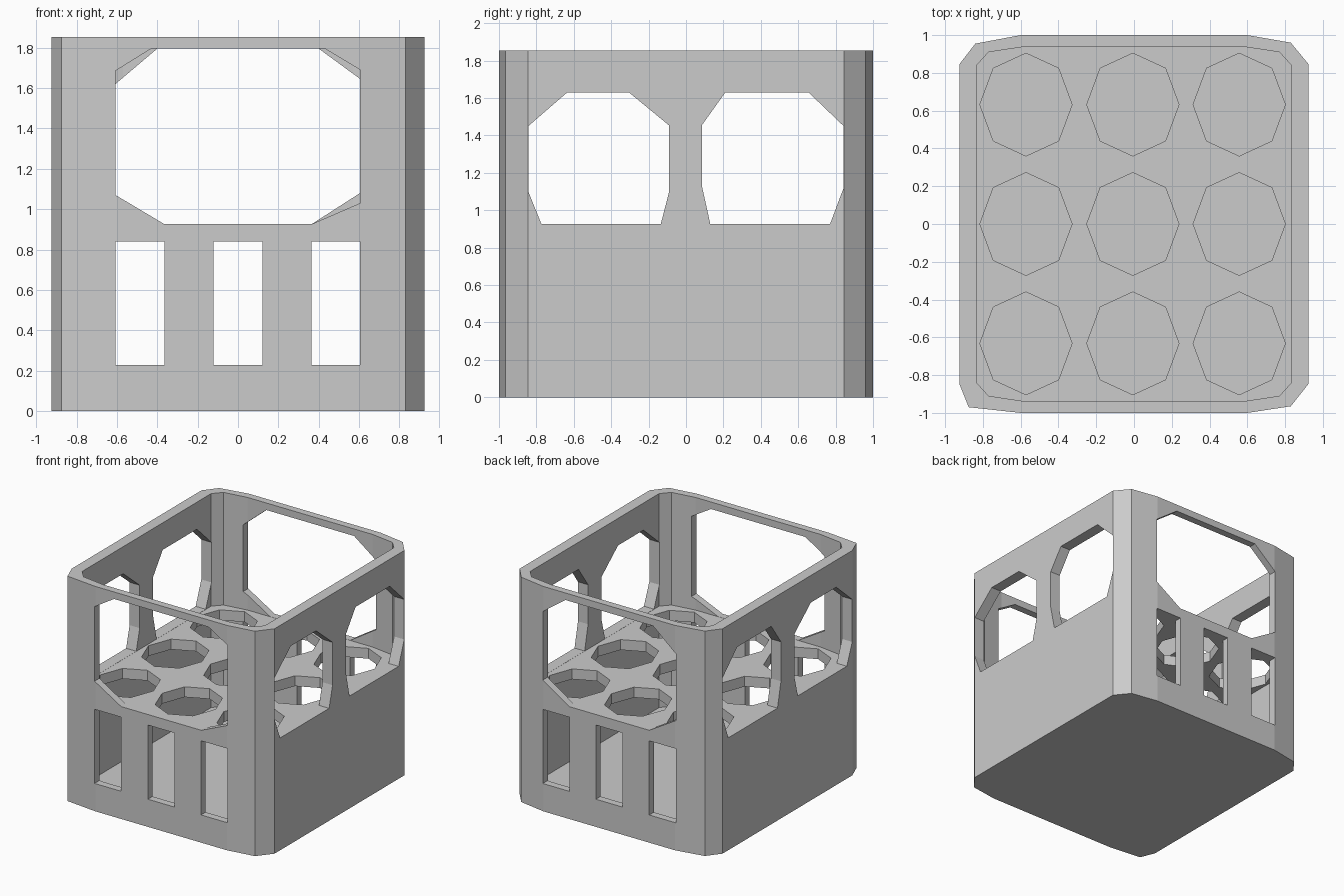
import bpy, bmesh, math
from mathutils import Vector

if "Cube" in bpy.data.objects:
    bpy.data.objects.remove(bpy.data.objects["Cube"])


def prism(name, pts, axis, lo, hi):
    """Closed prism: a 2D profile extruded along an axis ('x', 'y' or 'z')."""
    def place(p, d):
        a, b = p
        return {'x': (d, a, b), 'y': (a, d, b), 'z': (a, b, d)}[axis]
    bm = bmesh.new()
    base = bm.faces.new([bm.verts.new(place(p, lo)) for p in pts])
    ext = bmesh.ops.extrude_face_region(bm, geom=[base], use_keep_orig=True)
    moved = [g for g in ext['geom'] if isinstance(g, bmesh.types.BMVert)]
    bmesh.ops.translate(bm, verts=moved, vec=Vector(place((0, 0), hi - lo)))
    bmesh.ops.recalc_face_normals(bm, faces=bm.faces)
    mesh = bpy.data.meshes.new(name)
    bm.to_mesh(mesh)
    bm.free()
    ob = bpy.data.objects.new(name, mesh)
    bpy.context.collection.objects.link(ob)
    return ob


def cut(target, cutter):
    """Subtract the cutter, apply, and remove the cutter."""
    mod = target.modifiers.new("cut", 'BOOLEAN')
    mod.operation, mod.solver, mod.object = 'DIFFERENCE', 'EXACT', cutter
    bpy.context.view_layer.objects.active = target
    bpy.ops.object.modifier_apply(modifier=mod.name)
    bpy.data.objects.remove(cutter)


# Outer shell with faceted corners
outer = [(-0.6, -1), (0.6, -1), (0.83, -0.965), (0.925, -0.845),
         (0.925, 0.845), (0.83, 0.96), (0.6, 1), (-0.6, 1),
         (-0.84, 0.955), (-0.925, 0.845), (-0.925, -0.845), (-0.875, -0.97)]
crate = prism("bottle_crate", outer, 'z', 0, 1.853)

# Lower and upper cavities leave a floor and a shelf between them
quarter = [(0.57, 0.94), (0.77, 0.91), (0.833, 0.84)]
inner = (quarter + [(x, -y) for x, y in reversed(quarter)]
         + [(-x, -y) for x, y in quarter]
         + [(-x, y) for x, y in reversed(quarter)])
cut(crate, prism("lower_cavity", inner, 'z', 0.09, 0.84))
cut(crate, prism("upper_cavity", inner, 'z', 0.925, 2.0))

# Nine octagonal holes in the shelf
for cx in (-0.572, -0.006, 0.557):
    for cy in (-0.632, 0, 0.632):
        octagon = [(cx + 0.244 * math.cos(i * math.pi / 4),
                    cy + 0.272 * math.sin(i * math.pi / 4)) for i in range(8)]
        cut(crate, prism("shelf_hole", octagon, 'z', 0.78, 0.98))

# Large end openings, front and back
front = [(-0.365, 0.926), (0.365, 0.926), (0.605, 1.03), (0.605, 1.69),
         (0.43, 1.795), (-0.43, 1.795), (-0.607, 1.685), (-0.607, 1.07)]
back = [(-0.365, 0.926), (0.365, 0.926), (0.605, 1.08), (0.605, 1.645),
        (0.4, 1.795), (-0.4, 1.795), (-0.607, 1.62), (-0.607, 1.07)]
cut(crate, prism("front_opening", front, 'y', -1.1, -0.8))
cut(crate, prism("back_opening", back, 'y', 0.8, 1.1))

# Three slots in each end below the shelf
for cx in (-0.486, 0, 0.484):
    slot = [(cx - 0.121, 0.228), (cx + 0.121, 0.228),
            (cx + 0.121, 0.839), (cx - 0.121, 0.839)]
    for lo, hi in ((-1.1, -0.8), (0.8, 1.1)):
        cut(crate, prism("end_slot", slot, 'y', lo, hi))

# Two faceted windows in each long side
near = [(-0.773, 0.926), (-0.135, 0.926), (-0.09, 1.1), (-0.09, 1.453),
        (-0.305, 1.63), (-0.635, 1.63), (-0.843, 1.45), (-0.843, 1.1)]
far = [(0.13, 0.926), (0.77, 0.926), (0.843, 1.12), (0.843, 1.45),
       (0.655, 1.63), (0.21, 1.63), (0.085, 1.455), (0.085, 1.13)]
for window in (near, far):
    for lo, hi in ((-1.1, -0.7), (0.7, 1.1)):
        cut(crate, prism("side_window", window, 'x', lo, hi))
